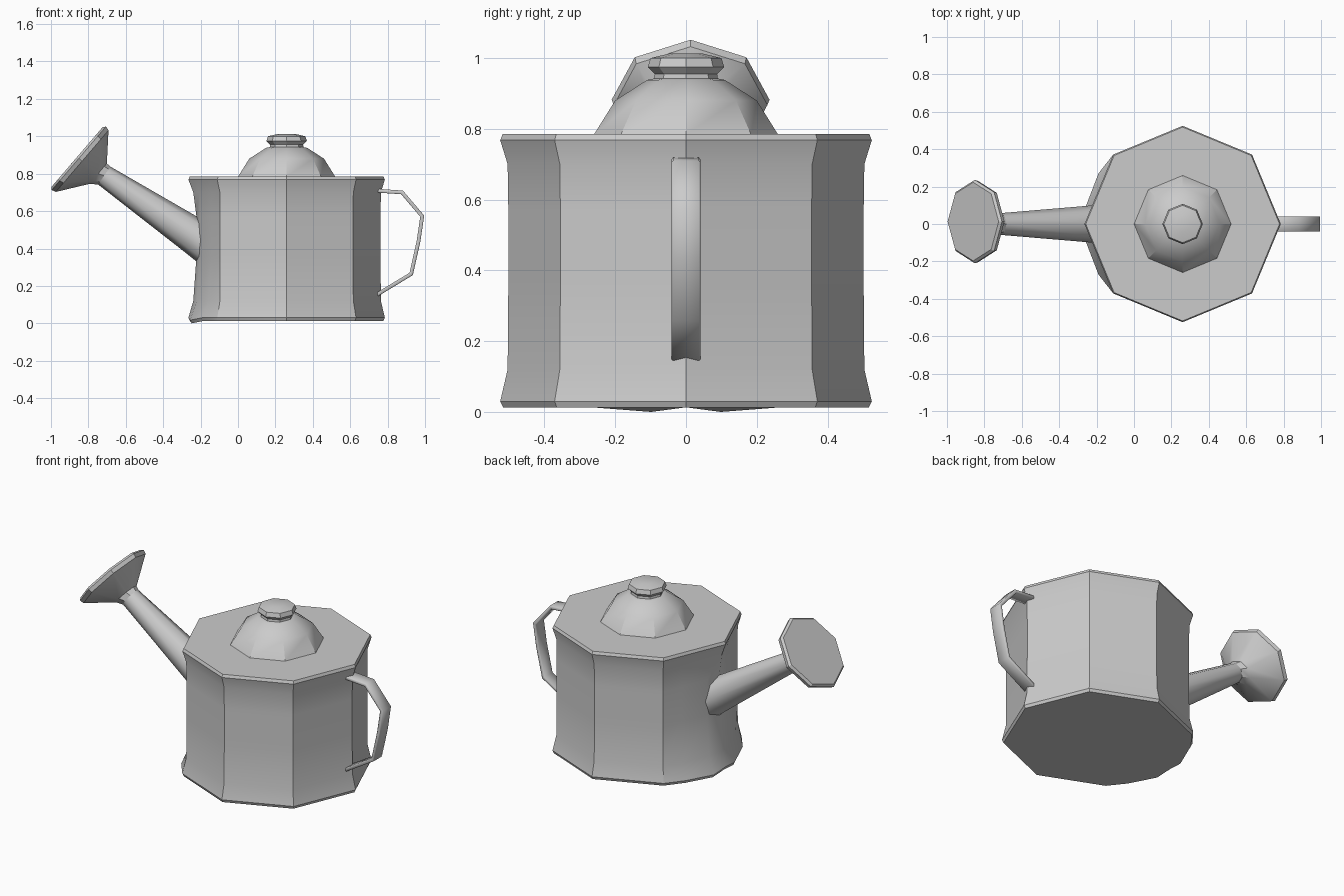
import bpy, bmesh, math
from mathutils import Vector

if "Cube" in bpy.data.objects:
    bpy.data.objects.remove(bpy.data.objects["Cube"])

CX = 0.26  # body axis


def finish(name, bm, angle):
    bmesh.ops.remove_doubles(bm, verts=bm.verts, dist=1e-5)
    bmesh.ops.recalc_face_normals(bm, faces=bm.faces)
    me = bpy.data.meshes.new(name)
    bm.to_mesh(me)
    bm.free()
    ob = bpy.data.objects.new(name, me)
    bpy.context.collection.objects.link(ob)
    bpy.ops.object.select_all(action='DESELECT')
    ob.select_set(True)
    bpy.context.view_layer.objects.active = ob
    bpy.ops.object.shade_smooth_by_angle(angle=math.radians(angle))
    return ob


def loft(name, rings, angle, caps=(True, True)):
    bm = bmesh.new()
    loops = [[bm.verts.new(p) for p in r] for r in rings]
    n = len(loops[0])
    for a, b in zip(loops, loops[1:]):
        for i in range(n):
            j = (i + 1) % n
            bm.faces.new((a[i], a[j], b[j], b[i]))
    if caps[0]:
        bm.faces.new(loops[0][::-1])
    if caps[1]:
        bm.faces.new(loops[-1])
    return finish(name, bm, angle)


def ring(centre, normal, r, n=8):
    # n-gon with a corner pointing up in the xz plane
    nrm = Vector(normal).normalized()
    v = Vector((0, 1, 0))
    u = v.cross(nrm)
    steps = [2 * math.pi * i / n for i in range(n)]
    return [Vector(centre) + r * (math.cos(t) * u + math.sin(t) * v) for t in steps]


# Body: octagonal can, rounded out at the foot below the spout
ANGLES = [0, 45, 90, 135, 149, 169, 180, 191, 211, 225, 270, 315]


def body_ring(r, z, bulge=0.0, dent=0.0, dip=0.0):
    pts = []
    for a in ANGLES:
        rr, zz = r, z
        if a % 45:
            mid = 157.5 if a < 180 else 202.5
            flat = r * math.cos(math.radians(22.5)) / math.cos(math.radians(a - mid))
            rr = flat + (r - flat) * bulge
            if abs(a - 180) < 15:
                zz -= dip
        if a == 180:
            rr -= dent
        t = math.radians(a)
        pts.append((CX + rr * math.cos(t), rr * math.sin(t), zz))
    return pts


loft("can_body", [
    body_ring(0.517, 0.013, 1, 0, 0.013),
    body_ring(0.525, 0.03, 1, 0, 0.013),
    body_ring(0.504, 0.12, 0.5, 0.005),
    body_ring(0.502, 0.36, 0, 0.02),
    body_ring(0.502, 0.57, 0, 0.02),
    body_ring(0.504, 0.70, 0, 0.005),
    body_ring(0.525, 0.768),
    body_ring(0.518, 0.785)], 30)

# Lid dome and knob
LID = [(0.26, 0.784), (0.20, 0.88), (0.11, 0.938), (0.09, 0.942), (0.088, 0.955),
       (0.108, 0.975), (0.10, 1.0), (0.045, 1.013)]
loft("lid", [ring((CX, 0, z), (0, 0, 1), r) for r, z in LID], 30)

# Spout tube
axis = (-0.82, 0, 0.57)
loft("spout", [
    ring((-0.13, 0, 0.395), axis, 0.108),
    ring((-0.24, 0, 0.47), axis, 0.098),
    ring((-0.715, 0, 0.79), axis, 0.058)], 60, (True, False))

# Sprinkler rose, continuing from the spout end
rose_n = Vector((-0.76, 0, 0.65)).normalized()
face_c = Vector((-0.86, 0.013, 0.89))
loft("sprinkler_rose", [
    ring((-0.715, 0, 0.79), axis, 0.058),
    ring((-0.748, 0.003, 0.80), rose_n, 0.072),
    ring(face_c - rose_n * 0.035, rose_n, 0.217),
    ring(face_c - rose_n * 0.012, rose_n, 0.223),
    ring(face_c, rose_n, 0.21)], 30, (False, True))

# Handle: flat strap along a bent path
PATH = [(0.70, 0.712), (0.877, 0.70), (0.985, 0.573), (0.965, 0.438),
        (0.926, 0.264), (0.70, 0.127)]
bm = bmesh.new()
pairs = [[bm.verts.new((x, y, z)) for y in (-0.041, 0.041)] for x, z in PATH]
for a, b in zip(pairs, pairs[1:]):
    bm.faces.new((a[0], a[1], b[1], b[0]))
handle = finish("handle", bm, 30)
solid = handle.modifiers.new("thickness", 'SOLIDIFY')
solid.thickness = 0.02
solid.offset = 0
solid.use_even_offset = True
bev = handle.modifiers.new("soft_edge", 'BEVEL')
bev.width = 0.004
bev.segments = 1
bev.limit_method = 'ANGLE'
bev.angle_limit = math.radians(60)
